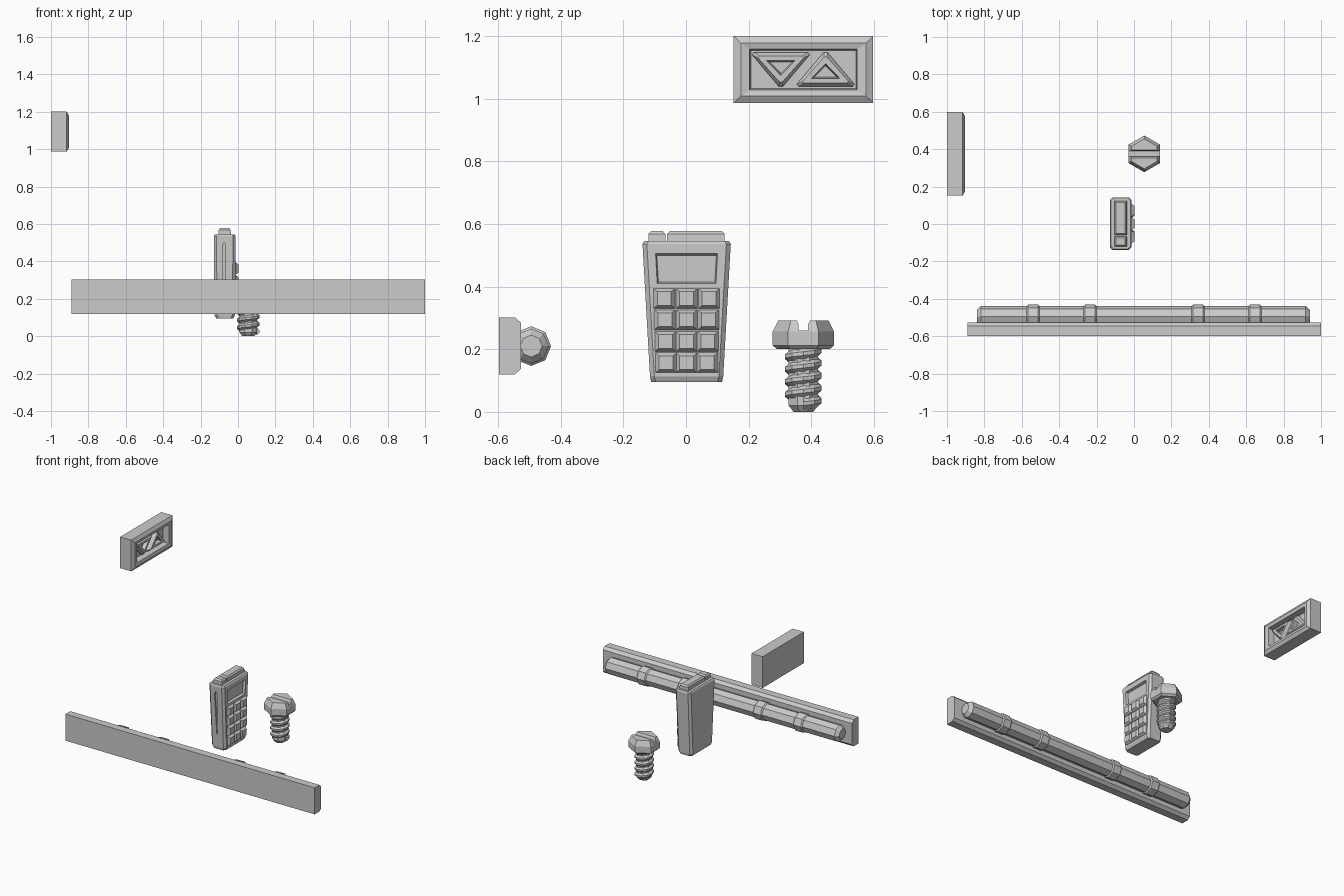
import bpy, bmesh
from math import sin, cos, pi

if "Cube" in bpy.data.objects:
    bpy.data.objects.remove(bpy.data.objects["Cube"])


def add(name, bm):
    bmesh.ops.recalc_face_normals(bm, faces=bm.faces)
    me = bpy.data.meshes.new(name)
    bm.to_mesh(me)
    bm.free()
    ob = bpy.data.objects.new(name, me)
    bpy.context.collection.objects.link(ob)
    return ob


def loft(name, rings):
    """Skin matching rings of points and cap both ends."""
    bm = bmesh.new()
    rows = [[bm.verts.new(p) for p in r] for r in rings]
    n = len(rows[0])
    for a, b in zip(rows, rows[1:]):
        for i in range(n):
            j = (i + 1) % n
            bm.faces.new((a[i], a[j], b[j], b[i]))
    bm.faces.new(rows[0])
    bm.faces.new(rows[-1])
    return add(name, bm)


def cut(ob, cutter):
    m = ob.modifiers.new("cut", 'BOOLEAN')
    m.object = cutter
    m.operation = 'DIFFERENCE'
    m.solver = 'EXACT'
    cutter.hide_render = True
    dg = bpy.context.evaluated_depsgraph_get()
    me = bpy.data.meshes.new_from_object(ob.evaluated_get(dg))
    ob.modifiers.clear()
    ob.data = me
    bpy.data.objects.remove(cutter)


def rect(u, v, hu, hv):
    return [(u - hu, v - hv), (u + hu, v - hv), (u + hu, v + hv), (u - hu, v + hv)]


def chamfered(u, v, hu, hv, c):
    return [(u - hu + c, v - hv), (u + hu - c, v - hv), (u + hu, v - hv + c), (u + hu, v + hv - c),
            (u + hu - c, v + hv), (u - hu + c, v + hv), (u - hu, v + hv - c), (u - hu, v - hv + c)]


def at_x(x, pts):
    return [(x, a, b) for a, b in pts]


def at_z(z, pts):
    return [(a, b, z) for a, b in pts]


def ngon(n, r, u, v, start=0.0):
    return [(u + r * cos(start + 2 * pi * i / n), v + r * sin(start + 2 * pi * i / n)) for i in range(n)]


# --- wall rail: chamfered backing plate, octagonal tube, collars ---
plate = [(-0.598, 0.12), (-0.546, 0.12), (-0.527, 0.138), (-0.527, 0.284), (-0.546, 0.302), (-0.598, 0.302)]
loft("rail_plate", [at_x(-0.89, plate), at_x(1.0, plate)])


def tube(name, sections):
    loft(name, [at_x(x, ngon(8, r, -0.4945, 0.21)) for x, r in sections])


tube("rail_tube", [(-0.84, 0.035), (-0.818, 0.056), (0.918, 0.056), (0.94, 0.035)])
for i, x in enumerate((-0.54, -0.235, 0.342, 0.647)):
    tube(f"rail_collar_{i}", [(x - 0.036, 0.054), (x - 0.027, 0.0635), (x + 0.027, 0.0635), (x + 0.036, 0.054)])

# --- call button panel: framed recess with two arrow buttons ---
PY, PZ = 0.375, 1.0935
loft("button_panel", [at_x(x, rect(PY, PZ, a, b)) for x, a, b in (
    (-1.0, 0.223, 0.107), (-0.916, 0.223, 0.107), (-0.903, 0.2, 0.085),
    (-0.908, 0.172, 0.065), (-0.95, 0.168, 0.061))])


def triangle(cy, w, h, trunc, up, dz=0.0):
    """Isosceles triangle with clipped corners, given as (y, z) points."""
    s = 1 if up else -1
    c = [(cy - w, PZ + s * (dz - h)), (cy + w, PZ + s * (dz - h)), (cy, PZ + s * (dz + h))]
    pts = []
    for i in range(3):
        for other in (c[i - 1], c[(i + 1) % 3]):
            pts.append(tuple(c[i][k] + (other[k] - c[i][k]) * trunc for k in (0, 1)))
    return pts


for name, cy, up in (("down_arrow", 0.303, False), ("up_arrow", 0.446, True)):
    loft(name, [at_x(-0.955, triangle(cy, 0.098, 0.058, 0.06, up, 0.004)),
                at_x(-0.936, triangle(cy, 0.098, 0.058, 0.06, up, 0.004)),
                at_x(-0.920, triangle(cy, 0.078, 0.044, 0.06, up, 0.001)),
                at_x(-0.920, triangle(cy, 0.046, 0.024, 0.02, up, -0.005)),
                at_x(-0.944, triangle(cy, 0.036, 0.018, 0.02, up, -0.006))])

# --- handheld keypad device: tapered body with screen recess and side slot ---
DX, DY = -0.071, 0.002
body = loft("device_body", [at_z(z, chamfered(DX, DY, hx, hy, 0.014)) for z, hx, hy in (
    (0.095, 0.046, 0.113), (0.113, 0.055, 0.117), (0.536, 0.058, 0.141), (0.545, 0.052, 0.136))])
cut(body, loft("screen_cutter", [
    at_x(-0.03, [(-0.088, 0.415), (0.092, 0.415), (0.097, 0.5), (-0.093, 0.5)]),
    at_x(0.02, [(-0.1, 0.4), (0.104, 0.4), (0.109, 0.515), (-0.105, 0.515)])]))
cut(body, loft("slot_cutter", [
    [(-0.077, -0.2, 0.2), (-0.073, -0.2, 0.2), (-0.066, -0.2, 0.48), (-0.071, -0.2, 0.5),
     (-0.075, -0.2, 0.5), (-0.084, -0.2, 0.48)],
    [(-0.077, -0.107, 0.2), (-0.073, -0.107, 0.2), (-0.066, -0.125, 0.48), (-0.071, -0.125, 0.5),
     (-0.075, -0.125, 0.5), (-0.084, -0.125, 0.48)]]))

# keys
for row, z in enumerate((0.362, 0.294, 0.225, 0.157)):
    for col in (-1, 0, 1):
        y = DY + col * (0.0715 - 0.002 * row)
        loft(f"key_{row}_{col + 1}", [at_x(-0.03, rect(y, z, 0.034, 0.032)),
                                      at_x(-0.012, rect(y, z, 0.034, 0.032)),
                                      at_x(0.003, rect(y, z, 0.022, 0.022))])

# top caps
for name, y0, y1 in (("device_cap_large", -0.06, 0.123), ("device_cap_small", -0.12, -0.066)):
    cy, hy = (y0 + y1) / 2, (y1 - y0) / 2
    loft(name, [at_z(z, rect(DX, cy, hx, hy - d)) for z, hx, d in (
        (0.53, 0.034, 0.0), (0.568, 0.032, 0.0), (0.578, 0.024, 0.009))])

# --- screw: slotted hex head, shank and helical thread ---
SX, SY = 0.055, 0.375
head = loft("screw_head", [at_z(z, ngon(6, r, SX, SY, pi / 2)) for z, r in (
    (0.2, 0.084), (0.212, 0.098), (0.256, 0.098), (0.292, 0.08))])
slot = [(SY - 0.015, 0.26), (SY + 0.015, 0.26), (SY + 0.015, 0.28), (SY + 0.03, 0.31),
        (SY - 0.03, 0.31), (SY - 0.015, 0.28)]
cut(head, loft("slot_head_cutter", [at_x(-0.1, slot), at_x(0.2, slot)]))
loft("screw_shank", [at_z(z, ngon(8, r, SX, SY, pi / 8)) for z, r in (
    (0.0, 0.034), (0.02, 0.051), (0.205, 0.051))])
SEG, TURNS, PITCH = 10, 4.4, 0.04
rings = []
for i in range(int(SEG * TURNS) + 1):
    t = 2 * pi * i / SEG
    z = 0.026 + PITCH * i / SEG
    rings.append([(SX + r * cos(t), SY + r * sin(t), z + dz) for r, dz in (
        (0.046, -0.019), (0.061, -0.006), (0.061, 0.006), (0.046, 0.019))])
loft("screw_thread", rings)
